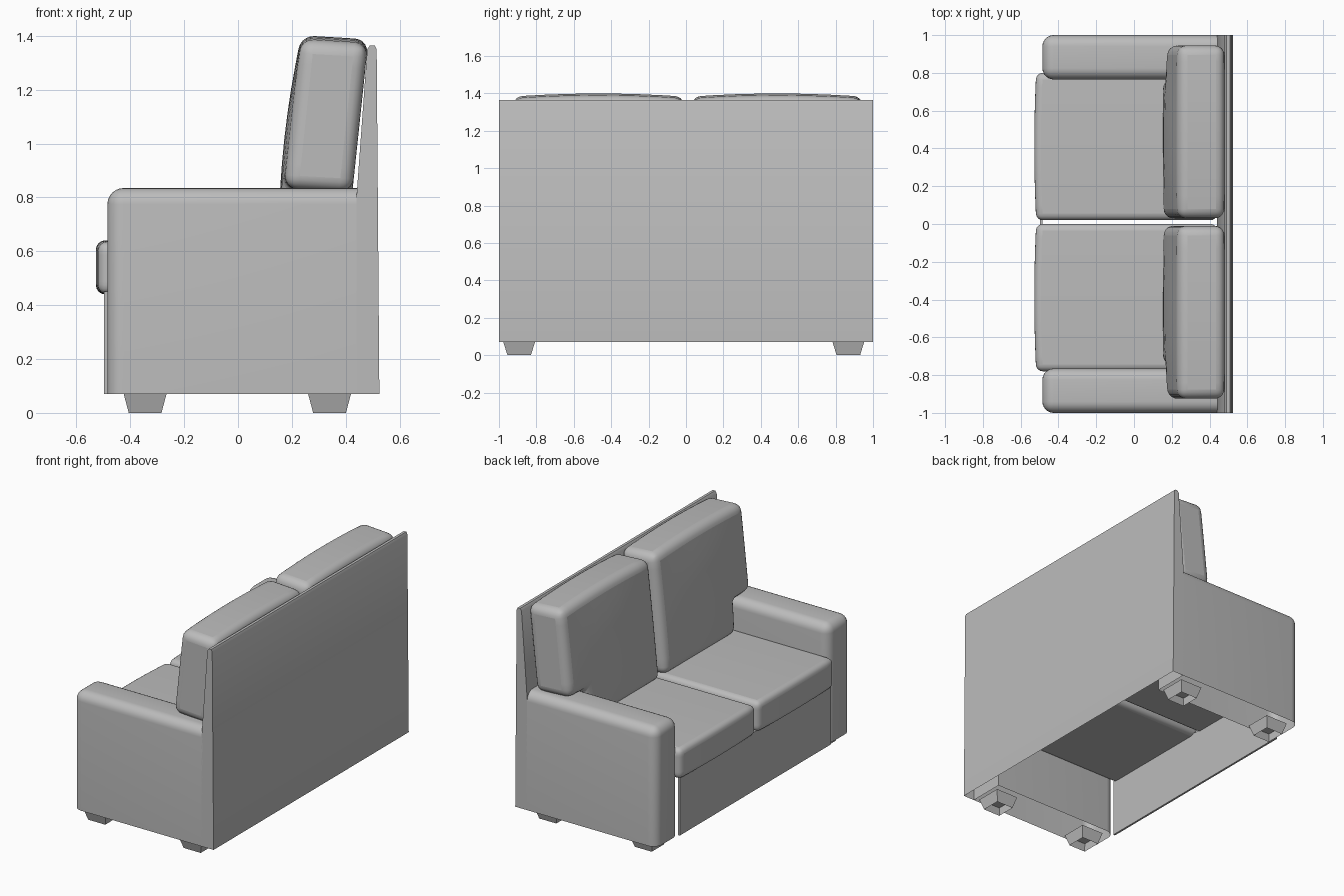
import bpy, bmesh, math

if "Cube" in bpy.data.objects:
    bpy.data.objects.remove(bpy.data.objects["Cube"], do_unlink=True)

GREY = (0.5, 0.5, 0.5, 1)
fabric = bpy.data.materials.new("grey_fabric")
fabric.use_nodes = True
fabric.diffuse_color = GREY
fabric.node_tree.nodes["Principled BSDF"].inputs["Base Color"].default_value = GREY


def finish(name, bm, bevel=0, segments=4, smooth=True):
    """Turn a bmesh into a named object, with rounded edges if asked."""
    mesh = bpy.data.meshes.new(name)
    bm.to_mesh(mesh)
    bm.free()
    obj = bpy.data.objects.new(name, mesh)
    bpy.context.collection.objects.link(obj)
    mesh.materials.append(fabric)
    if bevel:
        mod = obj.modifiers.new("rounding", "BEVEL")
        mod.width, mod.segments = bevel, segments
        mod.limit_method, mod.angle_limit = "ANGLE", math.radians(40)
    if smooth:
        bpy.ops.object.select_all(action="DESELECT")
        obj.select_set(True)
        bpy.context.view_layer.objects.active = obj
        bpy.ops.object.shade_smooth_by_angle(angle=math.radians(40))
    return obj


def box(x, y, z):
    bm = bmesh.new()
    bmesh.ops.create_cube(bm, size=1)
    for v in bm.verts:
        v.co = [lo + (c + 0.5) * (hi - lo) for c, (lo, hi) in zip(v.co, (x, y, z))]
    return bm


def drop_bottom(bm):
    bm.normal_update()
    bmesh.ops.delete(bm, geom=[f for f in bm.faces if f.normal.z < -0.9], context="FACES")


def spread(lo, hi, n):
    return [lo + (hi - lo) * i / n for i in range(n + 1)]


def slab(x, ys, zs, skip=lambda y, z: False):
    """Solid slab gridded in y and z, leaving out the skipped cells."""
    bm = bmesh.new()
    grid = [[bm.verts.new((x[0], y, z)) for z in zs] for y in ys]
    for i in range(len(ys) - 1):
        for j in range(len(zs) - 1):
            if not skip((ys[i] + ys[i + 1]) / 2, (zs[j] + zs[j + 1]) / 2):
                bm.faces.new((grid[i][j], grid[i][j + 1], grid[i + 1][j + 1], grid[i + 1][j]))
    bmesh.ops.delete(bm, geom=[v for v in bm.verts if not v.link_faces], context="VERTS")
    front = bm.faces[:]
    made = bmesh.ops.extrude_face_region(bm, geom=front, use_keep_orig=True)["geom"]
    for v in made:
        if isinstance(v, bmesh.types.BMVert):
            v.co.x = x[1]
    bmesh.ops.recalc_face_normals(bm, faces=bm.faces)
    return bm


# Hollow back shell, open underneath and below the seat
profile = [(0.525, 0.07), (0.515, 1.35), (0.508, 1.365), (0.49, 1.365),
           (0.48, 1.35), (0.44, 0.8), (0.44, 0.445), (0.44, 0.07)]
bm = bmesh.new()
rings = [[bm.verts.new((x, y, z)) for x, z in profile] for y in (-1, 1)]
for ring in rings:
    bm.faces.new(ring)
for i in range(len(profile) - 2):
    bm.faces.new((rings[0][i], rings[0][i + 1], rings[1][i + 1], rings[1][i]))
bmesh.ops.recalc_face_normals(bm, faces=bm.faces)
finish("back_panel", bm)

# Front panel between the arms
finish("front_panel", box((-0.498, -0.485), (-0.775, 0.775), (0.07, 0.45)), smooth=False)

for side, name in ((1, "left_side"), (-1, "right_side")):
    # Arm shell, rounded on the top and front edges, open underneath
    y_in, y_out = sorted((side * 0.765, side * 1.0))
    bm = box((-0.485, 0.445), (y_in, y_out), (0.07, 0.835))
    edges = [e for e in bm.edges
             if all(v.co.x < 0 for v in e.verts) and any(v.co.z > 0.5 for v in e.verts)
             or all(v.co.z > 0.5 for v in e.verts) and abs(e.verts[0].co.y - e.verts[1].co.y) < 0.01]
    bmesh.ops.bevel(bm, geom=edges, offset=0.06, segments=6, profile=0.5, affect="EDGES")
    drop_bottom(bm)
    finish(name + "_arm", bm)

    # Tapered hollow feet
    for x, place in ((-0.345, "front"), (0.34, "rear")):
        bm = box((-0.08, 0.08), (-0.085, 0.085), (0, 0.072))
        for v in bm.verts:
            if v.co.z < 0.01:
                v.co.x *= 0.76
                v.co.y *= 0.74
            v.co.x += x
            v.co.y += side * 0.88 - 0.012
        drop_bottom(bm)
        finish(f"{name}_{place}_foot", bm, smooth=False)

    # Seat cushion with a slightly bowed front and top
    middle = side * 0.4 + 0.01
    bm = slab((-0.518, 0.44), spread(middle - 0.39, middle + 0.39, 10), spread(0.44, 0.635, 4))
    for v in bm.verts:
        bow = 1 - ((v.co.y - middle) / 0.39) ** 2
        if v.co.x < 0:
            v.co.x -= 0.01 * bow
        if v.co.z > 0.6:
            v.co.z += 0.006 * bow
    finish(name + "_seat_cushion", bm, bevel=0.035)

    # Back cushion, stepped to rest on the arm, bowed and leaning back
    ys = [0.02 * side] + [side * y for y in spread(0.14, 0.755, 5)] + [side * 0.85, side * 0.935]
    zs = spread(0.62, 0.83, 2) + spread(0.83, 1.385, 6)[1:]
    bm = slab((0.175, 0.425), ys, zs, lambda y, z: abs(y) > 0.755 and z < 0.83)
    for v in bm.verts:
        u = (abs(v.co.y) - 0.4775) / 0.4575
        w = (v.co.z - 1.0) / 0.39
        if v.co.x < 0.3:
            v.co.x -= 0.022 * (1 - u * u) * max(0, 1 - w * w)
        if v.co.z > 1.38:
            v.co.z += 0.017 * (1 - u * u)
        v.co.y += 0.01
        v.co.x += 0.105 * (v.co.z - 0.835)
        v.co.z -= 0.06 * (v.co.x - 0.24)
    finish(name + "_back_cushion", bm, bevel=0.05, segments=5)
